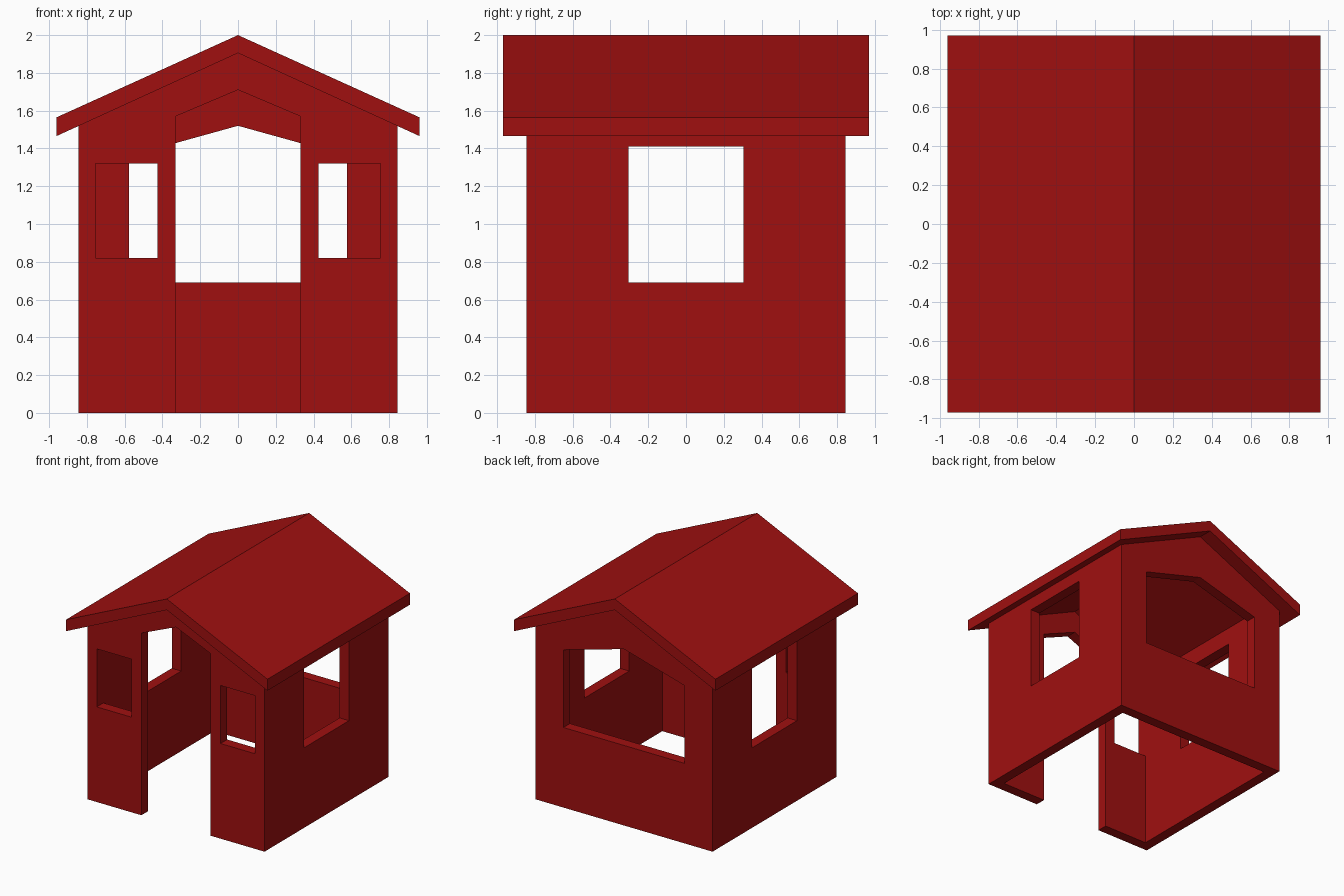
import bpy
import bmesh
from mathutils import Vector

if "Cube" in bpy.data.objects:
    bpy.data.objects.remove(bpy.data.objects["Cube"])

# One red for the whole house
red = bpy.data.materials.new("barn red")
red.use_nodes = True
colour = (0.35, 0.005, 0.005, 1)
red.diffuse_color = colour
red.node_tree.nodes["Principled BSDF"].inputs["Base Color"].default_value = colour

HALF = 0.845          # outer half width of the walls
THICK = 0.09          # wall thickness
INNER = HALF - THICK
EAVE, OVERHANG = 0.96, 0.97
SLOPE = (1.905 - 1.466) / EAVE


def under_roof(x, lift=0.0):
    """Height of the roof underside at distance x from the ridge."""
    return 1.905 - SLOPE * x + lift


def prism(name, profile, y0, y1):
    """Extrude an (x, z) outline from y0 to y1."""
    bm = bmesh.new()
    face = bm.faces.new([bm.verts.new((x, y0, z)) for x, z in profile])
    new = bmesh.ops.extrude_face_region(bm, geom=[face])["geom"]
    verts = [v for v in new if isinstance(v, bmesh.types.BMVert)]
    bmesh.ops.translate(bm, verts=verts, vec=Vector((0, y1 - y0, 0)))
    bmesh.ops.recalc_face_normals(bm, faces=bm.faces)
    mesh = bpy.data.meshes.new(name)
    bm.to_mesh(mesh)
    bm.free()
    mesh.materials.append(red)
    obj = bpy.data.objects.new(name, mesh)
    bpy.context.collection.objects.link(obj)
    return obj


def gable(half, bottom, side, peak):
    """Five-sided outline with a pointed top."""
    return [(-half, bottom), (half, bottom), (half, side), (0, peak), (-half, side)]


def rect(x0, x1, z0, z1):
    return [(x0, z0), (x1, z0), (x1, z1), (x0, z1)]


# Wall shell, its top tucked into the roof
walls = prism("walls", gable(HALF, 0, under_roof(HALF, 0.03), under_roof(0, 0.03)), -HALF, HALF)

# Room, doorway, back opening, side windows, front windows
cutters = [
    prism("room_cutter", gable(INNER, -0.2, under_roof(INNER, 0.2), under_roof(0, 0.2)), -INNER, INNER),
    prism("doorway_cutter", gable(0.33, -0.2, 1.57, 1.71), -1, -0.6),
    prism("back_opening_cutter", gable(0.577, 0.69, 1.36, 1.52), 0.6, 1),
    prism("side_window_cutter", rect(-1, 1, 0.69, 1.41), -0.305, 0.305),
]
for side in (-1, 1):
    cutters.append(prism("front_window_cutter", rect(side * 0.425, side * 0.755, 0.82, 1.32), -1, -0.6))

for cutter in cutters:
    cutter.hide_render = True
    mod = walls.modifiers.new(cutter.name, "BOOLEAN")
    mod.operation = "DIFFERENCE"
    mod.solver = "EXACT"
    mod.object = cutter

# Apply the cuts and drop the cutters
bpy.context.view_layer.update()
evaluated = walls.evaluated_get(bpy.context.evaluated_depsgraph_get())
cut_mesh = bpy.data.meshes.new_from_object(evaluated)
walls.modifiers.clear()
walls.data = cut_mesh
for cutter in cutters:
    bpy.data.objects.remove(cutter)

# Folded roof slab with vertical eave ends
prism("roof", [(-EAVE, under_roof(EAVE)), (0, under_roof(0)), (EAVE, under_roof(EAVE)),
               (EAVE, 1.565), (0, 2), (-EAVE, 1.565)], -OVERHANG, OVERHANG)
